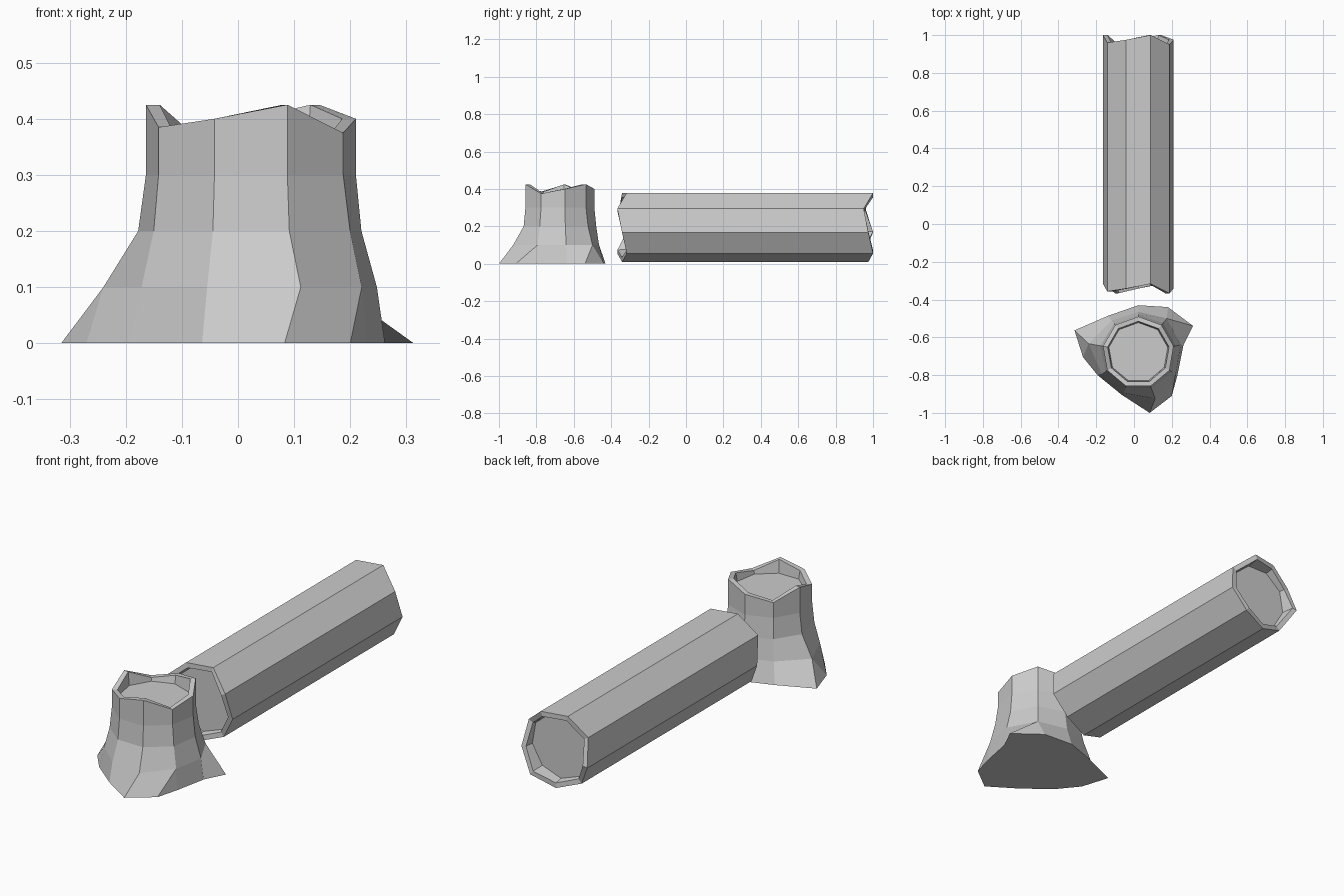
import bpy, bmesh
from math import sin, cos, radians

if "Cube" in bpy.data.objects:
    bpy.data.objects.remove(bpy.data.objects["Cube"])

N = 9                     # both pieces are nine-sided
CX, CY, LOG_Z = 0.023, -0.68, 0.2
R = 0.19
ANG = [radians(-20 + 40 * k) for k in range(N)]     # measured from the front
# jagged break heights, shared by the stump and both log ends
BREAK = [0.40, 0.425, 0.375, 0.40, 0.425, 0.40, 0.375, 0.425, 0.385]


def ring(bm, place, radii, heights):
    return [bm.verts.new(place(r * sin(a), r * cos(a), h))
            for a, r, h in zip(ANG, radii, heights)]


def bridge(bm, a, b):
    for k in range(N):
        j = (k + 1) % N
        bm.faces.new((a[k], a[j], b[j], b[k]))


def broken_end(bm, place, rim, shift, floor):
    # thin bark rim around a recessed wood face
    inner = ring(bm, place, [0.165] * N, [h + shift for h in BREAK])
    base = ring(bm, place, [0.158] * N, [floor] * N)
    bridge(bm, rim, inner)
    bridge(bm, inner, base)
    bm.faces.new(base)


def finish(bm, name):
    bmesh.ops.recalc_face_normals(bm, faces=bm.faces)
    mesh = bpy.data.meshes.new(name)
    bm.to_mesh(mesh)
    bm.free()
    bpy.context.collection.objects.link(bpy.data.objects.new(name, mesh))


def stump_place(u, v, h):
    return (CX + u, CY - v, h)


def log_place(u, v, h):
    return (CX + u, h, LOG_Z + v)


# Stump: flared trunk
bm = bmesh.new()
low = ring(bm, stump_place,
           [.228, .26, .228, .228, .235, .215, .22, .267, .225], [0.1] * N)
mid = ring(bm, stump_place,
           [.198, .2, .204, .2, .204, .2, .2, .204, .2], [0.2] * N)
high = ring(bm, stump_place, [R] * N, [0.3] * N)
top = ring(bm, stump_place, [R] * N, BREAK)
for a, b in ((low, mid), (mid, high), (high, top)):
    bridge(bm, a, b)
broken_end(bm, stump_place, top, 0, 0.36)

# Stump: foot outline with three extra root corners
foot = [(-.064, -.905), (.083, -1.0), (.23, -.80), (.262, -.64), (.18, -.44),
        (.023, -.43), (-.14, -.487), (-.27, -.705), (-.193, -.80)]
roots = {1: (.20, -.91), 3: (.313, -.54), 6: (-.315, -.563)}
fv = [bm.verts.new((x, y, 0)) for x, y in foot]
outline = []
for k in range(N):
    j = (k + 1) % N
    outline.append(fv[k])
    if k in roots:
        e = bm.verts.new((*roots[k], 0))
        outline.append(e)
        bm.faces.new((fv[k], e, low[j], low[k]))
        bm.faces.new((e, fv[j], low[j]))
    else:
        bm.faces.new((fv[k], fv[j], low[j], low[k]))
bm.faces.new(outline)
finish(bm, "stump")

# Fallen log: straight trunk with both ends broken
bm = bmesh.new()
near = ring(bm, log_place, [R] * N, [h - 0.742 for h in BREAK])
far = ring(bm, log_place, [R] * N, [h + 0.575 for h in BREAK])
bridge(bm, near, far)
broken_end(bm, log_place, near, -0.742, -0.30)
broken_end(bm, log_place, far, 0.575, 0.935)
finish(bm, "fallen_log")
